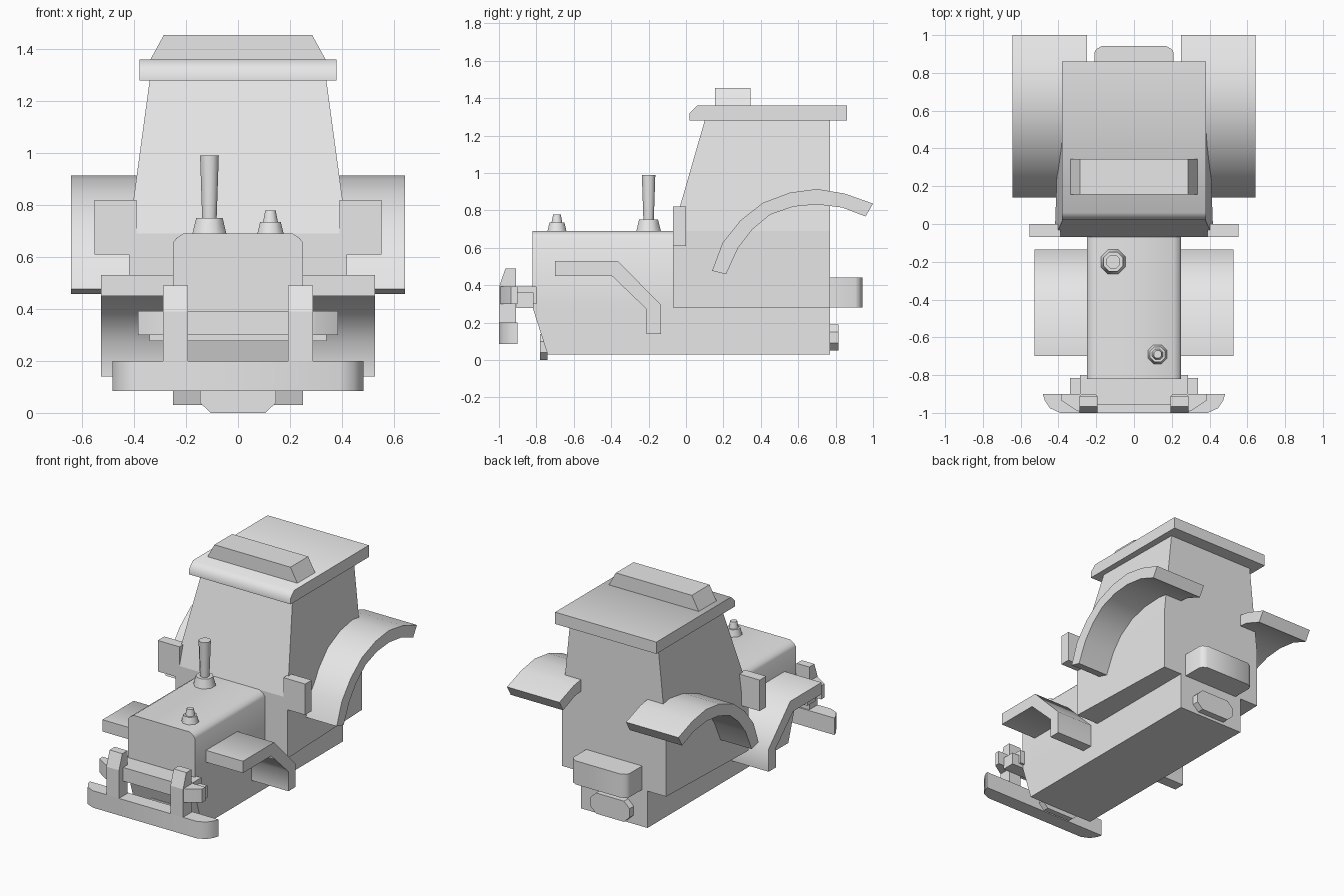
import bpy, bmesh, math

if "Cube" in bpy.data.objects:
    bpy.data.objects.remove(bpy.data.objects["Cube"])

grey = bpy.data.materials.new("plain_grey")
grey.diffuse_color = (0.8, 0.8, 0.8, 1)
grey.use_nodes = True
grey.node_tree.nodes["Principled BSDF"].inputs["Base Color"].default_value = grey.diffuse_color


def finish(name, bm, smooth):
    bmesh.ops.recalc_face_normals(bm, faces=bm.faces)
    me = bpy.data.meshes.new(name)
    bm.to_mesh(me)
    bm.free()
    me.materials.append(grey)
    if smooth:
        me.shade_smooth()
        me.set_sharp_from_angle(angle=math.radians(smooth))
    ob = bpy.data.objects.new(name, me)
    bpy.context.collection.objects.link(ob)
    return ob


def loft(name, rings, smooth=0):
    """Joins equal-length rings of points and caps both ends."""
    bm = bmesh.new()
    rows = [[bm.verts.new(p) for p in r] for r in rings]
    n = len(rows[0])
    for a, b in zip(rows, rows[1:]):
        for i in range(n):
            j = (i + 1) % n
            bm.faces.new((a[i], a[j], b[j], b[i]))
    bm.faces.new(rows[0][::-1])
    bm.faces.new(rows[-1])
    return finish(name, bm, smooth)


def prism(name, pts, axis, lo, hi, smooth=0):
    """Extrudes a 2D outline along x, y or z."""
    put = {"x": lambda p, t: (t, p[0], p[1]),
           "y": lambda p, t: (p[0], t, p[1]),
           "z": lambda p, t: (p[0], p[1], t)}[axis]
    return loft(name, [[put(p, t) for p in pts] for t in (lo, hi)], smooth)


def box(name, x0, x1, y0, y1, z0, z1):
    return prism(name, [(x0, y0), (x1, y0), (x1, y1), (x0, y1)], "z", z0, z1)


def turned(name, x, y, profile):
    """Octagonal turned part from (radius, z) pairs."""
    ang = [math.pi / 8 + i * math.pi / 4 for i in range(8)]
    return loft(name, [[(x + r * math.cos(a), y + r * math.sin(a), z) for a in ang]
                       for r, z in profile], 50)


def mirrored(half):
    return half + [(-x, v) for x, v in reversed(half)]


# chassis with sloping nose
prism("chassis", [(-0.82, 0.28), (-0.74, 0.03), (0.77, 0.03), (0.77, 0.28)], "x", -0.25, 0.25)

# hood with bevelled shoulders
prism("hood", mirrored([(0.25, 0.28), (0.25, 0.655), (0.238, 0.672), (0.21, 0.69)]),
      "y", -0.82, -0.06, 60)

# cab: straight lower body, tapering upper body
cab_rings = []
for z, yf, wf, wb in ((0.28, -0.07, 0.42, 0.39), (0.69, -0.07, 0.42, 0.39), (1.28, 0.10, 0.34, 0.33)):
    cab_rings.append([(-wf, yf, z), (wf, yf, z), (wb, 0.77, z), (-wb, 0.77, z)])
loft("cab", cab_rings)

# roof and roof light bar
prism("roof", [(0.02, 1.28), (0.02, 1.32), (0.06, 1.36), (0.86, 1.36), (0.86, 1.28)],
      "x", -0.38, 0.38, 50)
prism("roof_light_bar", mirrored([(0.34, 1.355), (0.285, 1.455)]), "y", 0.155, 0.345)

# exhaust and filler cap
turned("exhaust_base", -0.11, -0.2, [(0.072, 0.685), (0.055, 0.75)])
turned("exhaust_pipe", -0.11, -0.2, [(0.03, 0.745), (0.039, 0.99)])
turned("filler_base", 0.125, -0.69, [(0.056, 0.685), (0.043, 0.735)])
turned("filler_cap", 0.125, -0.69, [(0.032, 0.73), (0.022, 0.778)])

# fender outlines in side view
rear_arch = [(0.14, 0.477), (0.195, 0.626), (0.29, 0.745), (0.41, 0.84), (0.557, 0.895),
             (0.70, 0.914), (0.847, 0.89), (1.0, 0.836), (0.96, 0.767), (0.836, 0.815),
             (0.70, 0.832), (0.574, 0.82), (0.45, 0.777), (0.354, 0.697), (0.279, 0.60),
             (0.214, 0.458)]
front_arch = [(-0.70, 0.53), (-0.365, 0.53), (-0.134, 0.295), (-0.134, 0.14),
              (-0.212, 0.14), (-0.212, 0.273), (-0.397, 0.45), (-0.70, 0.45)]
upright = [(-1.0, 0.20), (-1.0, 0.39), (-0.965, 0.49), (-0.91, 0.49), (-0.91, 0.20)]

for side, s in (("right", 1), ("left", -1)):
    prism("rear_fender_" + side, rear_arch, "x", 0.25 * s, 0.643 * s, 30)
    prism("front_fender_" + side, front_arch, "x", 0.245 * s, 0.527 * s, 50)
    box("mirror_" + side, 0.39 * s, 0.553 * s, -0.07, 0.0, 0.61, 0.82)
    # front frame upright and bevelled side lamp
    prism("frame_upright_" + side, upright, "x", 0.193 * s, 0.288 * s)
    prism("side_lamp_" + side, [(0.28 * s, -0.995), (0.30 * s, -0.99), (0.385 * s, -0.935),
                                (0.385 * s, -0.90), (0.28 * s, -0.90)], "z", 0.30, 0.393, 50)

# front frame bars
box("frame_crossbar", -0.2, 0.2, -0.955, -0.90, 0.30, 0.393)
box("frame_rear_bar", -0.34, 0.34, -0.905, -0.815, 0.277, 0.36)
box("frame_mount", -0.285, 0.285, -0.905, -0.80, 0.30, 0.393)

# bumper with rounded ends
prism("bumper", mirrored([(0.483, -0.90), (0.472, -0.935), (0.445, -0.975), (0.39, -1.0)]),
      "z", 0.085, 0.20, 50)

# rear tool box with bevelled back corners
prism("rear_box", mirrored([(0.21, 0.76), (0.21, 0.905), (0.20, 0.925), (0.17, 0.943)]),
      "z", 0.28, 0.44, 60)


# octagonal hitch plates
def plate(name, z0, z1, y0, y1):
    c = 0.04
    prism(name, mirrored([(0.105, z0), (0.147, z0 + c), (0.147, z1 - c), (0.105, z1)]), "y", y0, y1)


plate("rear_hitch_plate", 0.05, 0.19, 0.76, 0.815)
plate("front_hitch_plate", 0.0, 0.14, -0.78, -0.74)
